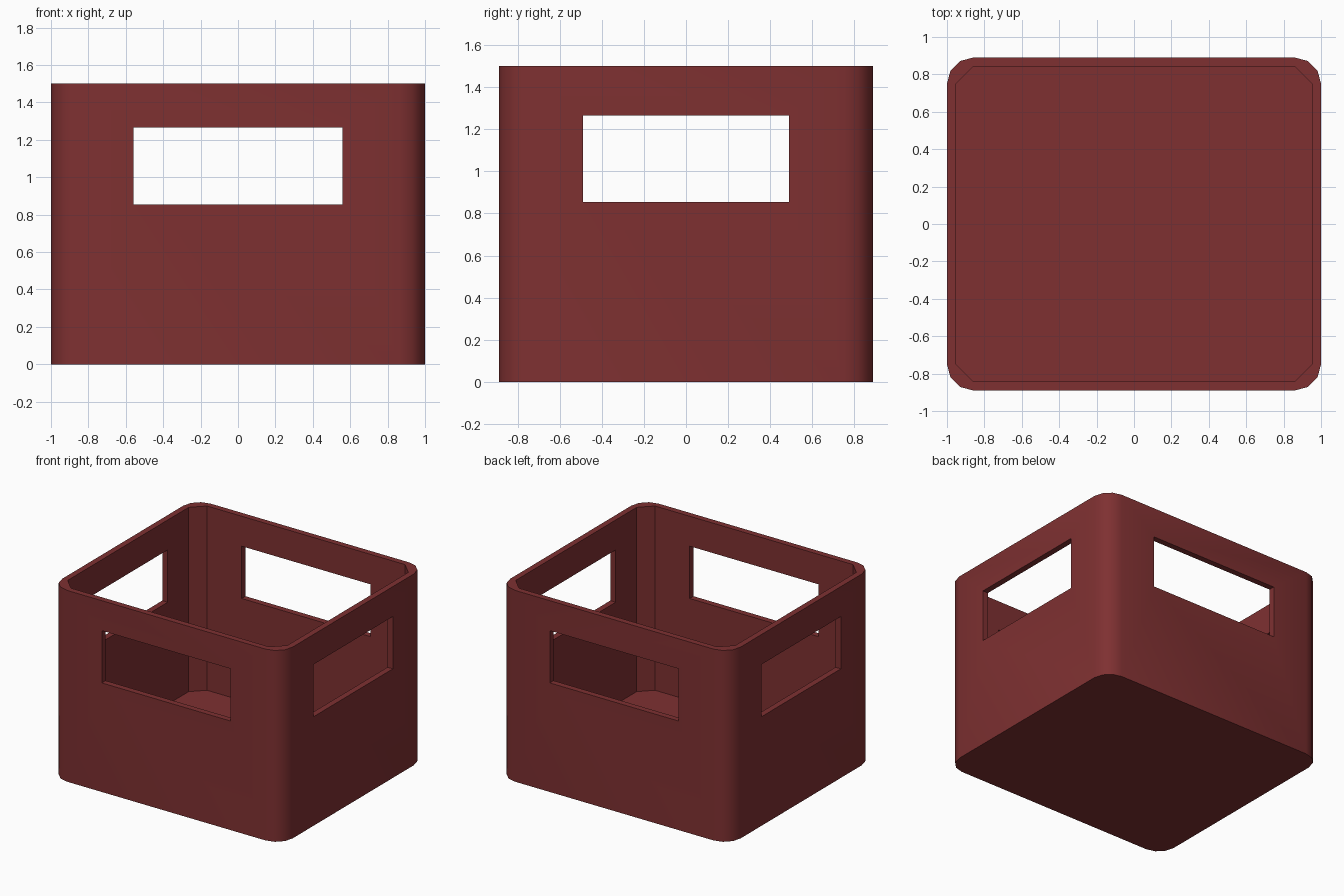
import bpy
import bmesh
from math import radians, sin, cos

cube = bpy.data.objects.get("Cube")
if cube:
    bpy.data.objects.remove(cube, do_unlink=True)

HALF_X, HALF_Y, HEIGHT = 1.0, 0.89, 1.5
WALL, FLOOR = 0.047, 0.055
WINDOW_LOW, WINDOW_HIGH = 0.855, 1.265

red = bpy.data.materials.new("dark_red_plastic")
red.use_nodes = True
red.diffuse_color = (0.21, 0.03, 0.031, 1)
red.node_tree.nodes["Principled BSDF"].inputs["Base Color"].default_value = red.diffuse_color


def rounded_prism(name, hx, hy, z0, z1, radius=0.0, steps=0):
    """Upright prism with a rectangular outline and arced corners."""
    bm = bmesh.new()
    ring = []
    for quarter, (sx, sy) in enumerate([(1, 1), (-1, 1), (-1, -1), (1, -1)]):
        for i in range(steps + 1):
            a = radians(90 * quarter + (90 * i / steps if steps else 0))
            ring.append(bm.verts.new((sx * (hx - radius) + radius * cos(a),
                                      sy * (hy - radius) + radius * sin(a), z0)))
    base = bm.faces.new(ring)
    top = bmesh.ops.extrude_face_region(bm, geom=[base])["geom"]
    bmesh.ops.translate(bm, vec=(0, 0, z1 - z0),
                        verts=[v for v in top if isinstance(v, bmesh.types.BMVert)])
    bmesh.ops.recalc_face_normals(bm, faces=bm.faces)
    mesh = bpy.data.meshes.new(name)
    bm.to_mesh(mesh)
    bm.free()
    mesh.materials.append(red)
    obj = bpy.data.objects.new(name, mesh)
    bpy.context.collection.objects.link(obj)
    return obj


# Crate body with rounded outer corners
crate = rounded_prism("crate", HALF_X, HALF_Y, 0, HEIGHT, 0.14, 3)

# Cavity with chamfered corners, and handle openings through both wall pairs
cutters = [
    rounded_prism("cavity_cutter", HALF_X - WALL, HALF_Y - WALL, FLOOR, HEIGHT + 0.3, 0.094, 1),
    rounded_prism("front_back_opening_cutter", 0.558, 1.3, WINDOW_LOW, WINDOW_HIGH),
    rounded_prism("side_opening_cutter", 1.3, 0.49, WINDOW_LOW, WINDOW_HIGH),
]

bpy.ops.object.select_all(action="DESELECT")
bpy.context.view_layer.objects.active = crate
crate.select_set(True)
for cutter in cutters:
    cutter.hide_render = True
    cut = crate.modifiers.new(cutter.name, "BOOLEAN")
    cut.operation, cut.solver, cut.object = "DIFFERENCE", "EXACT", cutter
    bpy.ops.object.modifier_apply(modifier=cut.name)
    bpy.data.objects.remove(cutter, do_unlink=True)

# Smooth outer corners, crisp rim, openings and inner chamfers
bpy.ops.object.shade_smooth_by_angle(angle=radians(38))
